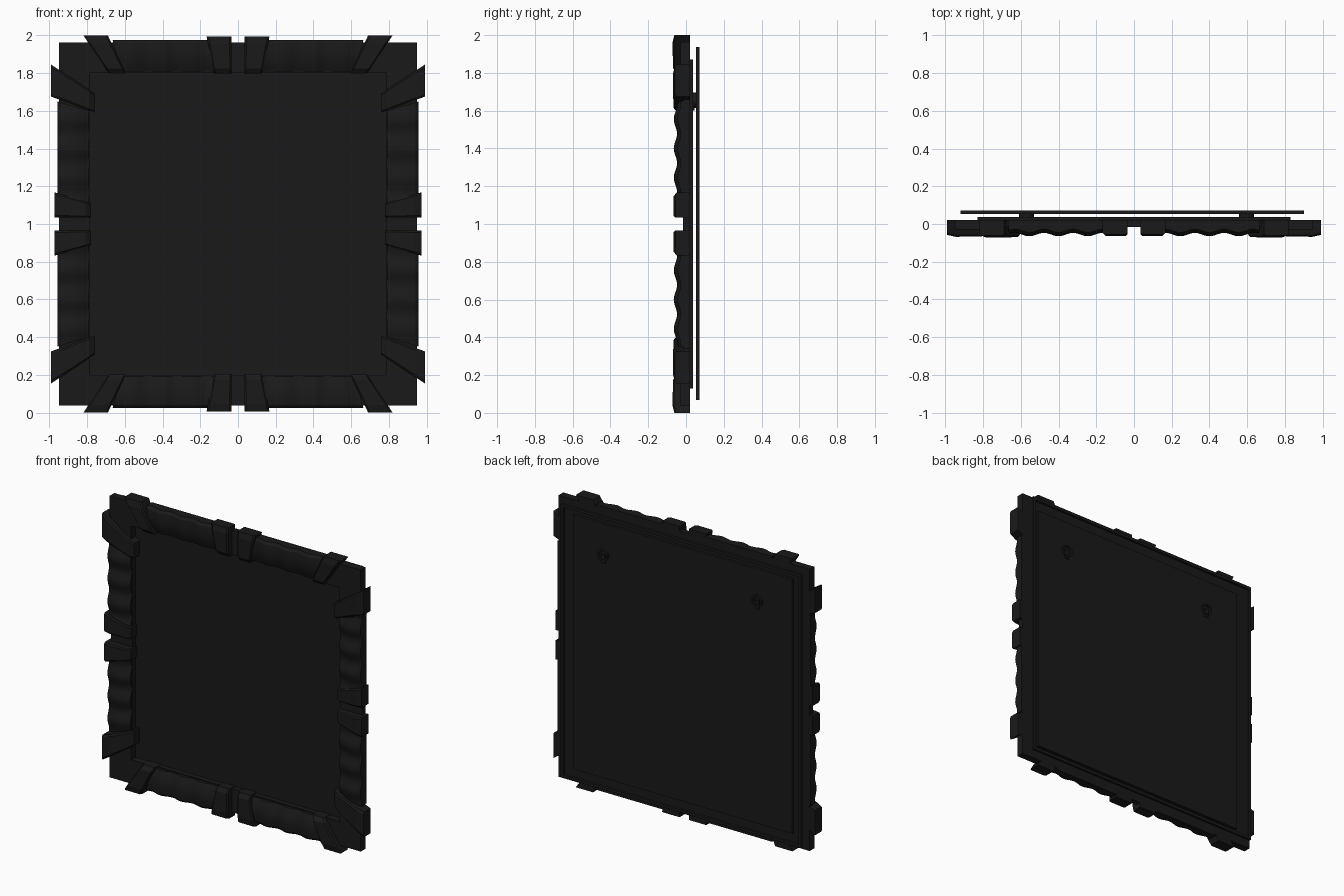
import bpy, bmesh, math
from mathutils import Vector

if "Cube" in bpy.data.objects:
    bpy.data.objects.remove(bpy.data.objects["Cube"])

black = bpy.data.materials.new("black")
black.diffuse_color = (0.01, 0.01, 0.01, 1)
black.use_nodes = True
black.node_tree.nodes["Principled BSDF"].inputs["Base Color"].default_value = black.diffuse_color


def finish(name, bm, smooth=False):
    bmesh.ops.recalc_face_normals(bm, faces=bm.faces[:])
    me = bpy.data.meshes.new(name)
    bm.to_mesh(me)
    bm.free()
    ob = bpy.data.objects.new(name, me)
    bpy.context.collection.objects.link(ob)
    me.materials.append(black)
    if smooth:
        bpy.ops.object.select_all(action='DESELECT')
        ob.select_set(True)
        bpy.context.view_layer.objects.active = ob
        bpy.ops.object.shade_smooth_by_angle(angle=math.radians(30))
    return ob


def loft(bm, rings, closed=False):
    """Skin a run of equal cross-sections."""
    vs = [[bm.verts.new(p) for p in r] for r in rings]
    n = len(rings[0])
    for i in range(len(vs) if closed else len(vs) - 1):
        a, b = vs[i], vs[(i + 1) % len(vs)]
        for j in range(n):
            bm.faces.new((a[j], a[(j + 1) % n], b[(j + 1) % n], b[j]))
    if not closed:
        bm.faces.new(vs[0])
        bm.faces.new(vs[-1])


def border(name, x0, x1, z0, z1, w, y0, y1):
    """Rectangular ring with mitred corners."""
    bm = bmesh.new()
    rings = []
    for x, z, sx, sz in ((x0, z0, 1, 1), (x1, z0, -1, 1), (x1, z1, -1, -1), (x0, z1, 1, -1)):
        xi, zi = x + sx * w, z + sz * w
        rings.append([(x, y0, z), (xi, y0, zi), (xi, y1, zi), (x, y1, z)])
    loft(bm, rings, True)
    finish(name, bm)


def prism(bm, outline, y0, y1):
    loft(bm, [[(x, y0, z) for x, z in outline], [(x, y1, z) for x, z in outline]])


QUADS = [(sx, sz) for sx in (1, -1) for sz in (1, -1)]


def strap(name, o0, o1, i0, i1, depth):
    """Tapered clasp over the moulding; points are (x, z - 1), mirrored four ways."""
    for sx, sz in QUADS:
        bm = bmesh.new()
        rings = []
        for v, d in ((0, 0.66), (0.14, 0.95), (0.8, 1), (1, 0.86)):
            a, b = Vector(i0).lerp(Vector(o0), v), Vector(i1).lerp(Vector(o1), v)
            ring = []
            for t, y in ((0, 0.02), (0, -depth * d + 0.008), (0.08, -depth * d),
                         (0.92, -depth * d), (1, -depth * d + 0.008), (1, 0.02)):
                p = a.lerp(b, t)
                ring.append((sx * p.x, y, 1 + sz * p.y))
            rings.append(ring)
        loft(bm, rings)
        finish(name, bm)


def moulding(name, outer, inner, end_out, end_in, upright):
    """Rippled half rail running from the middle gap to the corner clasp."""
    profile = ((0, 0.02), (0, -0.036), (0.1, -0.05), (0.35, -0.056),
               (0.65, -0.052), (0.88, -0.036), (1, -0.028), (1, 0.02))
    for sx, sz in QUADS:
        bm = bmesh.new()
        rings = []
        for k in range(33):
            ring = []
            for s, y in profile:
                end = end_out + (end_in - end_out) * s
                u = 0.06 + (end - 0.06) * k / 32
                if y < 0:
                    y -= 0.009 * math.cos(2 * math.pi * (u - 0.245) / 0.155)
                c = outer + (inner - outer) * s
                x, z = (c, u) if upright else (u, c)
                ring.append((sx * x, y, 1 + sz * z))
            rings.append(ring)
        loft(bm, rings)
        finish(name, bm, True)


# flat base ring and the pane set behind it
border("base_frame", -0.95, 0.95, 0.037, 1.963, 0.162, -0.015, 0.02)
bm = bmesh.new()
prism(bm, [(-0.83, 0.13), (0.83, 0.13), (0.83, 1.87), (-0.83, 1.87)], 0.018, 0.038)
finish("mirror_pane", bm)

# rippled rails
moulding("cross_moulding", 0.976, 0.808, 0.665, 0.62, False)
moulding("side_moulding", 0.957, 0.79, 0.65, 0.60, True)

# raised corner plates between the clasps
for sx, sz in QUADS:
    bm = bmesh.new()
    outline = [(0.95, 0.74), (0.95, 0.963), (0.74, 0.963), (0.65, 0.80), (0.788, 0.80), (0.788, 0.66)]
    prism(bm, [(sx * x, 1 + sz * z) for x, z in outline], -0.03, 0.02)
    finish("corner_plate", bm)

# clasps at the corners and the middle of each side
strap("top_corner_clasp", (0.82, 1.0), (0.69, 1.0), (0.683, 0.797), (0.595, 0.797), 0.072)
strap("side_corner_clasp", (0.99, 0.845), (0.99, 0.675), (0.757, 0.69), (0.757, 0.59), 0.068)
strap("cross_middle_clasp", (0.167, 0.995), (0.035, 0.995), (0.125, 0.795), (0.035, 0.795), 0.064)
strap("side_middle_clasp", (0.973, 0.168), (0.973, 0.035), (0.778, 0.11), (0.778, 0.035), 0.066)

# thin strip running round the back
border("back_strip", -0.92, 0.90, 0.068, 1.937, 0.02, 0.053, 0.071)

# hanging hooks: mounting plate with a round loop
for cx in (-0.57, 0.597):
    bm = bmesh.new()
    prism(bm, [(cx - 0.015, 1.60), (cx + 0.015, 1.60), (cx + 0.015, 1.66), (cx - 0.015, 1.66)], 0.036, 0.046)
    rings = []
    for i in range(20):
        a = 2 * math.pi * i / 20
        c, s = math.cos(a), math.sin(a)
        rings.append([(cx + r * c, y, 1.655 + r * s) for r, y in
                      ((0.028, 0.038), (0.04, 0.038), (0.04, 0.052), (0.028, 0.052))])
    loft(bm, rings, True)
    finish("hanging_hook", bm)
